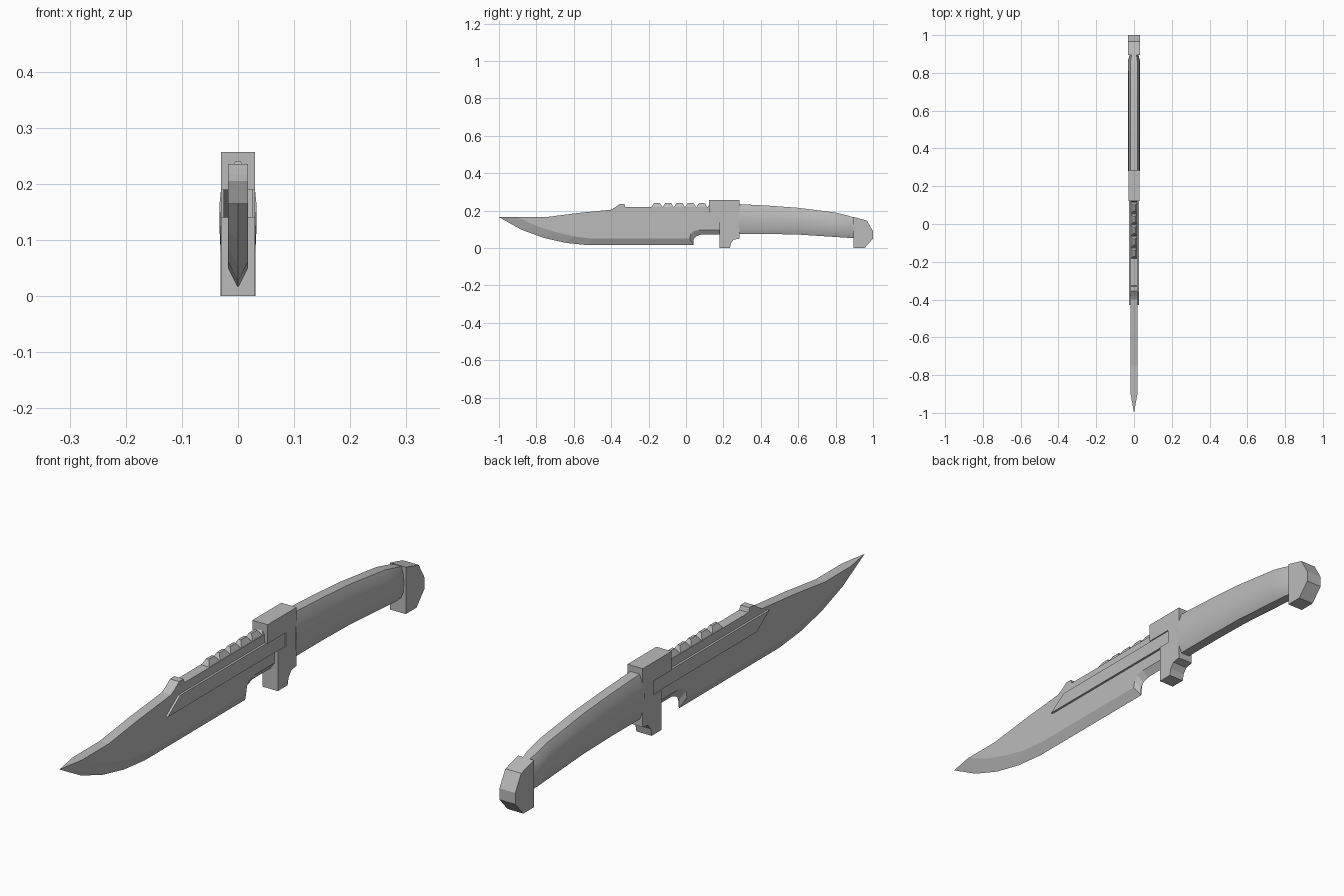
import bpy
import bmesh
import math

if "Cube" in bpy.data.objects:
    bpy.data.objects.remove(bpy.data.objects["Cube"])

GREY = (0.5, 0.5, 0.5, 1)
steel = bpy.data.materials.new("plain grey")
steel.use_nodes = True
steel.diffuse_color = GREY
steel.node_tree.nodes["Principled BSDF"].inputs["Base Color"].default_value = GREY


def finish(name, bm, smooth=False):
    bmesh.ops.remove_doubles(bm, verts=bm.verts, dist=0.0001)
    bmesh.ops.recalc_face_normals(bm, faces=bm.faces)
    mesh = bpy.data.meshes.new(name)
    bm.to_mesh(mesh)
    bm.free()
    mesh.materials.append(steel)
    obj = bpy.data.objects.new(name, mesh)
    bpy.context.collection.objects.link(obj)
    if smooth:
        bpy.ops.object.select_all(action='DESELECT')
        obj.select_set(True)
        bpy.context.view_layer.objects.active = obj
        bpy.ops.object.shade_smooth_by_angle(angle=math.radians(30))
    return obj


def slab(name, profile, x0, x1):
    """Extrude a side profile of (y, z) points from x0 to x1."""
    bm = bmesh.new()
    rings = [[bm.verts.new((x, y, z)) for y, z in profile] for x in (x0, x1)]
    bm.faces.new(rings[0])
    bm.faces.new(rings[1][::-1])
    for i in range(len(profile)):
        j = (i + 1) % len(profile)
        bm.faces.new((rings[0][i], rings[0][j], rings[1][j], rings[1][i]))
    return finish(name, bm)


def loft(name, sections):
    """Bridge matching closed sections and cap both ends."""
    bm = bmesh.new()
    rings = [[bm.verts.new(p) for p in s] for s in sections]
    for a, b in zip(rings, rings[1:]):
        for i in range(len(a)):
            j = (i + 1) % len(a)
            bm.faces.new((a[i], a[j], b[j], b[i]))
    bm.faces.new(rings[0])
    bm.faces.new(rings[-1][::-1])
    return finish(name, bm, smooth=True)


# Blade: flat sides, flat spine and a ground bevel down to the cutting edge
HALF = 0.018
tip = (-1, 0.165)
spine = [(-0.9, 0.165), (-0.75, 0.165), (-0.58, 0.187), (-0.4, 0.205), (-0.38, 0.217),
         (-0.355, 0.235), (-0.33, 0.235), (-0.325, 0.22), (0.2, 0.22)]
grind = [(-0.9, 0.165), (-0.8, 0.118), (-0.7, 0.086), (-0.6, 0.062), (-0.5, 0.05),
         (0.02, 0.05), (0.025, 0.075), (0.04, 0.09), (0.07, 0.097), (0.2, 0.097)]
edge = [tip, (-0.88, 0.098), (-0.76, 0.054), (-0.64, 0.027), (-0.52, 0.015),
        (0.04, 0.015), (0.04, 0.045), (0.053, 0.062), (0.08, 0.072), (0.2, 0.072)]
bm = bmesh.new()
for side in (-HALF, HALF):
    outline = spine + grind[:0:-1]
    bm.faces.new([bm.verts.new((side, y, z)) for y, z in outline])
    for i in range(len(grind) - 1):
        quad = [(side, *grind[i]), (side, *grind[i + 1]), (0, *edge[i + 1]), (0, *edge[i])]
        bm.faces.new([bm.verts.new(p) for p in quad])
for a, b in zip(spine, spine[1:]):
    quad = [(-HALF, *a), (-HALF, *b), (HALF, *b), (HALF, *a)]
    bm.faces.new([bm.verts.new(p) for p in quad])
bm.faces.new([bm.verts.new(p) for p in
              [(0, *tip), (-HALF, *spine[0]), (HALF, *spine[0])]])
finish("blade", bm)

# Saw teeth along the spine, narrowing upward
for k in range(6):
    y = -0.155 + k * 0.06
    bm = bmesh.new()
    base = [bm.verts.new((sx * 0.017, y + sy * 0.03, 0.218))
            for sx, sy in ((-1, -1), (1, -1), (1, 1), (-1, 1))]
    top = [bm.verts.new((sx * 0.005, y + sy * 0.016, 0.24))
           for sx, sy in ((-1, -1), (1, -1), (1, 1), (-1, 1))]
    bm.faces.new(base)
    bm.faces.new(top[::-1])
    for i in range(4):
        j = (i + 1) % 4
        bm.faces.new((base[i], base[j], top[j], top[i]))
    finish(f"saw_tooth_{k + 1}", bm)

# Raised side strips, their slanted ends leaning opposite ways
for name, x0, x1, top_y, low_y in (("left_strip", 0.01, 0.026, -0.36, -0.43),
                                   ("right_strip", -0.026, -0.01, -0.43, -0.36)):
    slab(name, [(top_y, 0.19), (0.24, 0.19), (0.24, 0.14), (low_y, 0.14)], x0, x1)

# Guard with a notch for the strips and a finger stop below
slab("guard", [(0.123, 0.257), (0.123, 0.19), (0.225, 0.19), (0.225, 0.14),
               (0.18, 0.14), (0.18, 0), (0.235, 0), (0.24, 0.025),
               (0.255, 0.045), (0.285, 0.05), (0.285, 0.257)], -0.03, 0.03)

# Handle: bevelled grip that curves down and pinches in at the pommel
sections = []
for y, low, high, wide in ((0.28, 0.075, 0.235, 1), (0.45, 0.075, 0.226, 1),
                           (0.6, 0.072, 0.215, 1), (0.8, 0.059, 0.19, 1),
                           (0.86, 0.055, 0.175, 1), (0.91, 0.052, 0.16, 0.6)):
    h = high - low
    half = [(0.018, 0), (0.031, 0.2), (0.033, 0.55), (0.029, 0.8), (0.018, 1)]
    ring = half + [(-x, f) for x, f in reversed(half)]
    sections.append([(x * wide, y, low + f * h) for x, f in ring])
loft("handle", sections)

# Pommel
slab("pommel", [(0.895, 0), (0.955, 0), (1, 0.05), (1, 0.09),
                (0.967, 0.147), (0.895, 0.166)], -0.031, 0.031)
